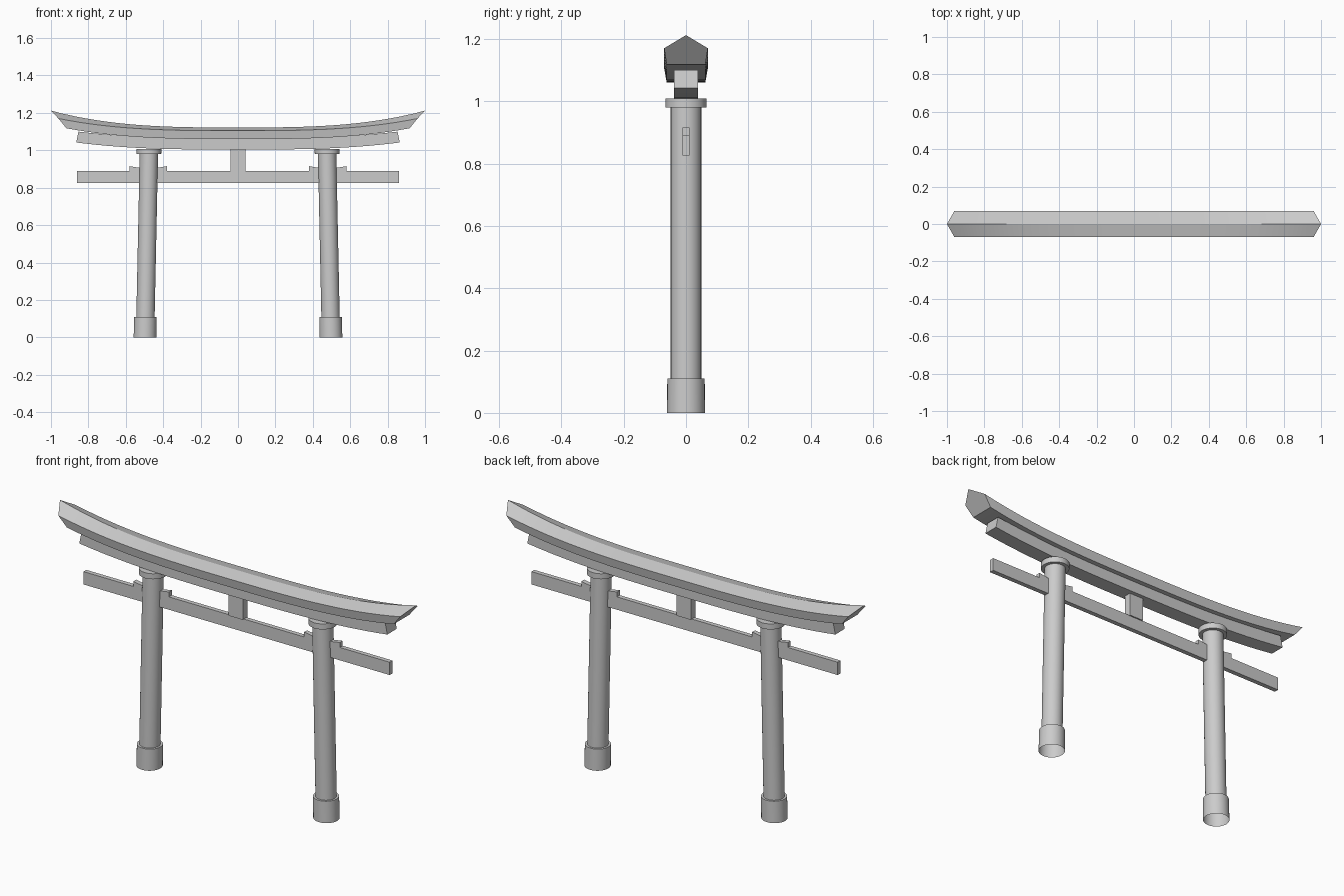
import bpy, bmesh, math

if "Cube" in bpy.data.objects:
    bpy.data.objects.remove(bpy.data.objects["Cube"])

def finish(name, bm, smooth=30):
    bmesh.ops.recalc_face_normals(bm, faces=bm.faces[:])
    me = bpy.data.meshes.new(name)
    bm.to_mesh(me)
    bm.free()
    ob = bpy.data.objects.new(name, me)
    bpy.context.collection.objects.link(ob)
    if smooth:
        bpy.ops.object.select_all(action='DESELECT')
        bpy.context.view_layer.objects.active = ob
        ob.select_set(True)
        bpy.ops.object.shade_smooth_by_angle(angle=math.radians(smooth))
    return ob

def curved_beam(name, corners, n=32):
    """corners: (y, half length, centre height, upward curl); loft along x."""
    bm = bmesh.new()
    rings = []
    for i in range(n + 1):
        t = -1 + 2 * i / n
        rings.append([bm.verts.new((t * hl, y, z + curl * abs(t) ** 3))
                      for y, hl, z, curl in corners])
    m = len(corners)
    for a, b in zip(rings, rings[1:]):
        for k in range(m):
            bm.faces.new((a[k], a[(k + 1) % m], b[(k + 1) % m], b[k]))
    bm.faces.new(rings[0])
    bm.faces.new(rings[-1])
    return finish(name, bm, 20)

def prism(name, outline, half_depth):
    """Extrude an x-z outline through y."""
    bm = bmesh.new()
    f = bm.faces.new([bm.verts.new((x, -half_depth, z)) for x, z in outline])
    new = bmesh.ops.extrude_face_region(bm, geom=[f])['geom']
    bmesh.ops.translate(bm, vec=(0, 2 * half_depth, 0),
                        verts=[v for v in new if isinstance(v, bmesh.types.BMVert)])
    return finish(name, bm, 0)

def rect(x0, x1, z0, z1):
    return [(x0, z0), (x1, z0), (x1, z1), (x0, z1)]

def leaning_pillar(name, side, n=32):
    """Turned profile, open underneath, leaning towards the middle."""
    profile = [(.061, 0), (.060, .11), (.049, .11), (.049, .98), (.066, .98), (.066, 1.008)]
    bm = bmesh.new()
    rings = []
    for r, z in profile:
        cx = side * (.497 - .021 * z)
        rings.append([bm.verts.new((cx + r * math.cos(2 * math.pi * i / n),
                                    r * math.sin(2 * math.pi * i / n), z)) for i in range(n)])
    for a, b in zip(rings, rings[1:]):
        for i in range(n):
            j = (i + 1) % n
            bm.faces.new((a[i], a[j], b[j], b[i]))
    bm.faces.new(rings[-1])
    return finish(name, bm)

# Curved five-sided roof beam with slanted ends
curved_beam("roof_beam", [(0, 1.0, 1.122, .09), (.07, .96, 1.105, .065),
                          (.062, .918, 1.06, .058), (-.062, .918, 1.06, .058),
                          (-.07, .96, 1.105, .065)])

# Smaller curved beam below the roof beam
curved_beam("under_beam", [(.038, .853, 1.065, .035), (.038, .865, 1.004, .038),
                           (-.038, .865, 1.004, .038), (-.038, .853, 1.065, .035)])

# Straight tie beam and short centre strut
prism("tie_beam", rect(-.86, .86, .825, .89), .0115)
prism("centre_strut", rect(-.04, .04, .888, 1.01), .018)

# Pillars with base collars and cap rings, and their wedges
for side, label in ((-1, "left"), (1, "right")):
    leaning_pillar(label + "_pillar", side)
    prism(label + "_wedge", [(side * x, z) for x, z in
          [(.38, .885), (.58, .885), (.58, .915), (.53, .907), (.43, .907), (.38, .915)]], .0115)
